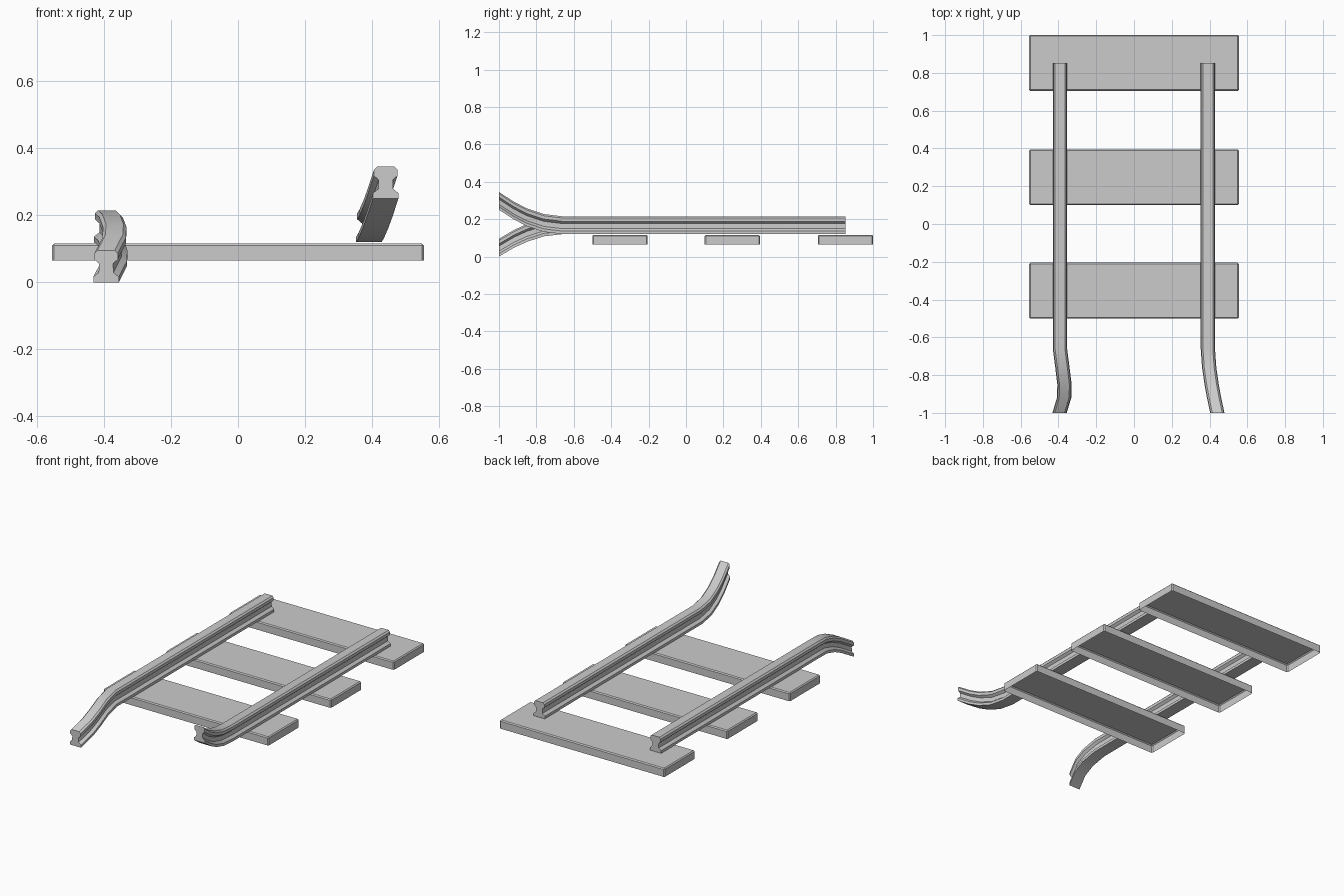
import bpy, bmesh

if "Cube" in bpy.data.objects:
    bpy.data.objects.remove(bpy.data.objects["Cube"])

def finish(name, bm):
    bmesh.ops.recalc_face_normals(bm, faces=bm.faces)
    me = bpy.data.meshes.new(name)
    bm.to_mesh(me)
    bm.free()
    ob = bpy.data.objects.new(name, me)
    bpy.context.collection.objects.link(ob)
    return ob

# Sleepers: softened slabs, open underneath
def sleeper(name, y):
    bm = bmesh.new()
    bmesh.ops.create_cube(bm, size=1)
    for v in bm.verts:
        v.co = (v.co.x * 1.11, v.co.y * 0.295 + y, v.co.z * 0.051 + 0.0905)
    low = min(v.co.z for v in bm.verts) + 1e-4
    bottom = [f for f in bm.faces if all(v.co.z < low for v in f.verts)]
    bmesh.ops.delete(bm, geom=bottom, context='FACES')
    edges = [e for e in bm.edges if not e.is_boundary]
    bmesh.ops.bevel(bm, geom=edges, offset=0.006, segments=1, affect='EDGES')
    ob = finish(name, bm)
    # make the open shell face outwards
    if max(ob.data.polygons, key=lambda p: p.area).normal.z < 0:
        ob.data.flip_normals()

for i, y in enumerate((-0.3525, 0.2475, 0.8525)):
    sleeper(f"sleeper_{i + 1}", y)

# Rail cross-section: half width, height above the foot
HALF = [(0.038, 0), (0.038, 0.016), (0.022, 0.029), (0.021, 0.056),
        (0.035, 0.068), (0.035, 0.086), (0.026, 0.095)]
PROFILE = HALF + [(-x, z) for x, z in reversed(HALF)]

# Rails: section swept along (y, x shift, z shift) stations
def rail(name, x0, stations):
    bm = bmesh.new()
    rings = [[bm.verts.new((x0 + dx + px, y, 0.12 + dz + pz)) for px, pz in PROFILE]
             for y, dx, dz in stations]
    n = len(PROFILE)
    for a, b in zip(rings, rings[1:]):
        for i in range(n):
            j = (i + 1) % n
            bm.faces.new((a[i], a[j], b[j], b[i]))
    bm.faces.new(rings[0])
    bm.faces.new(rings[-1])
    ob = finish(name, bm)
    bpy.ops.object.select_all(action='DESELECT')
    bpy.context.view_layer.objects.active = ob
    ob.select_set(True)
    bpy.ops.object.shade_smooth_by_angle(angle=0.5)

# Left rail sags and kinks at the front, right rail curls up and out
rail("left_rail", -0.392, [(0.853, 0, 0), (-0.66, 0, 0), (-0.76, 0.013, -0.012),
                           (-0.85, 0.024, -0.041), (-0.92, 0.022, -0.073), (-1, -0.002, -0.12)])
rail("right_rail", 0.391, [(0.853, 0, 0), (-0.66, 0, 0), (-0.76, 0.007, 0.012),
                           (-0.85, 0.02, 0.042), (-0.92, 0.033, 0.078), (-1, 0.05, 0.13)])
